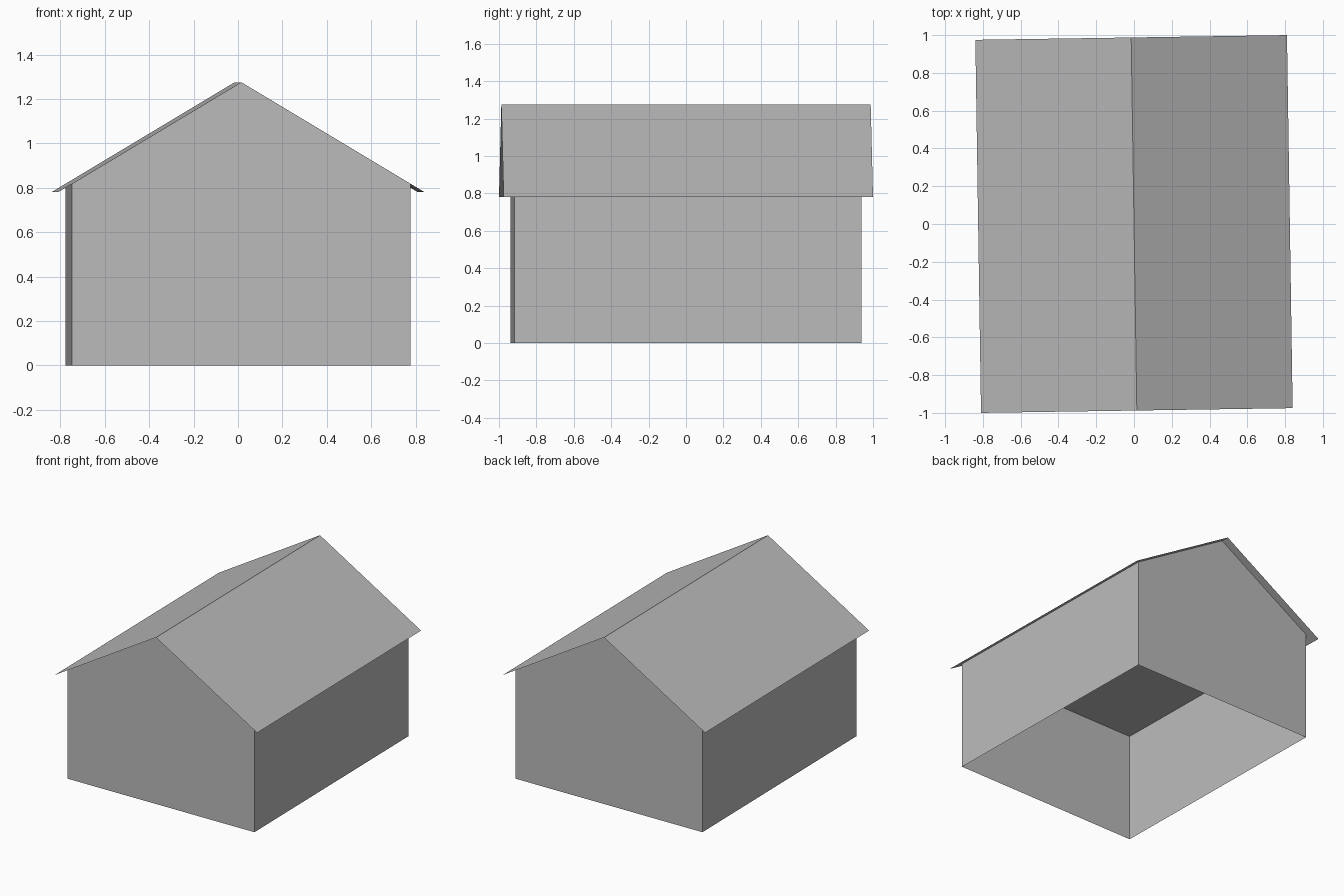
import bpy
import math
from mathutils import Matrix

if "Cube" in bpy.data.objects:
    bpy.data.objects.remove(bpy.data.objects["Cube"])

TURN = Matrix.Rotation(0.0152, 4, 'Z')   # whole house is turned slightly
WALL_X, WALL_Y = 0.763, 0.928            # wall half sizes
ROOF_X, ROOF_Y = 0.825, 0.9875           # roof half sizes with overhang
EAVE_Z, RIDGE_Z = 0.78, 1.275
WALL_Z = RIDGE_Z - (RIDGE_Z - EAVE_Z) * WALL_X / ROOF_X   # where wall meets roof

grey = bpy.data.materials.new("plain_grey")
grey.diffuse_color = (0.5, 0.5, 0.5, 1)
grey.use_nodes = True
grey.node_tree.nodes["Principled BSDF"].inputs["Base Color"].default_value = grey.diffuse_color


def part(name, verts, faces):
    mesh = bpy.data.meshes.new(name)
    mesh.from_pydata(verts, [], faces)
    mesh.transform(TURN)
    mesh.materials.append(grey)
    obj = bpy.data.objects.new(name, mesh)
    bpy.context.collection.objects.link(obj)
    return obj


def extruded(profile, half_y):
    """Profile points in x, z placed at the front and then at the back."""
    return [(x, y, z) for y in (-half_y, half_y) for x, z in profile]


# Walls: two gable ends and two sides, open at the bottom
gable = [(-WALL_X, 0), (WALL_X, 0), (WALL_X, WALL_Z), (0, RIDGE_Z), (-WALL_X, WALL_Z)]
part("walls", extruded(gable, WALL_Y),
     [(0, 1, 2, 3, 4), (9, 8, 7, 6, 5), (1, 6, 7, 2), (5, 0, 4, 9)])

# Flat ceiling at the top of the side walls
part("ceiling", extruded([(-WALL_X, WALL_Z), (WALL_X, WALL_Z)], WALL_Y), [(0, 2, 3, 1)])

# Thin pitched roof with overhang on all sides
part("roof", extruded([(-ROOF_X, EAVE_Z), (0, RIDGE_Z), (ROOF_X, EAVE_Z)], ROOF_Y),
     [(0, 1, 4, 3), (1, 2, 5, 4)])
